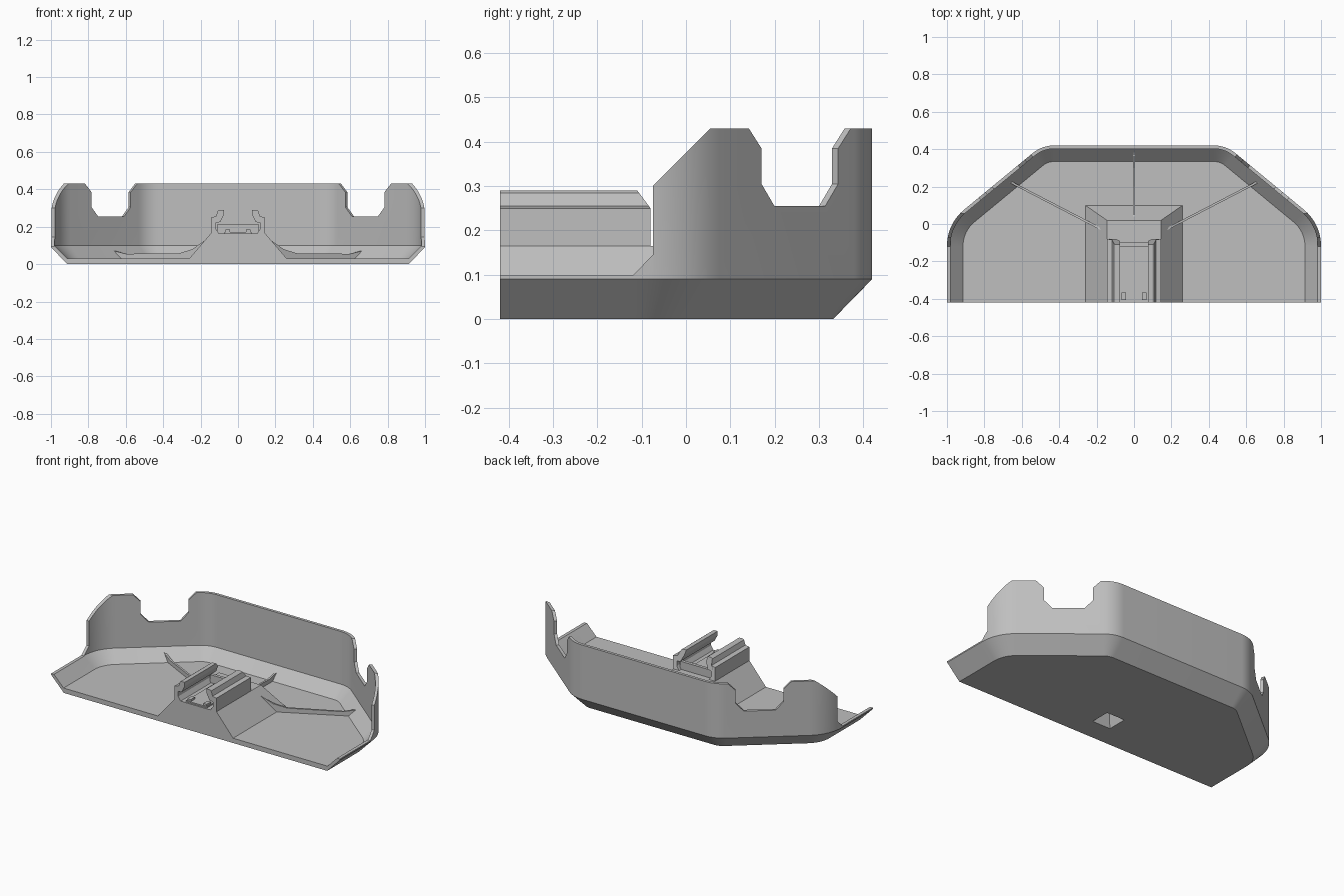
import bpy, bmesh, math

cube = bpy.data.objects.get("Cube")
if cube:
    bpy.data.objects.remove(cube)

grey = bpy.data.materials.new("plain_grey")
grey.use_nodes = True
grey.diffuse_color = (0.52, 0.52, 0.52, 1)
grey.node_tree.nodes["Principled BSDF"].inputs["Base Color"].default_value = grey.diffuse_color

FRONT, BACK = -0.42, 0.42
LEAN = math.radians(50.5)            # direction the diagonal walls face
CA, SA = math.cos(LEAN), math.sin(LEAN)
REACH = 0.637                        # distance of the diagonal from the centre


def finish(name, bm):
    bmesh.ops.recalc_face_normals(bm, faces=bm.faces)
    mesh = bpy.data.meshes.new(name)
    bm.to_mesh(mesh)
    bm.free()
    mesh.materials.append(grey)
    obj = bpy.data.objects.new(name, mesh)
    bpy.context.collection.objects.link(obj)
    return obj


def loft(name, rings, closed=True):
    """Join equal rings of points with quads and cap both ends."""
    bm = bmesh.new()
    rows = [[bm.verts.new(p) for p in ring] for ring in rings]
    n = len(rows[0])
    for low, high in zip(rows, rows[1:]):
        for i in range(n if closed else n - 1):
            j = (i + 1) % n
            bm.faces.new((low[i], low[j], high[j], high[i]))
    bm.faces.new(rows[0])
    bm.faces.new(rows[-1])
    if not closed:                   # flat section across the open front
        bm.faces.new([r[0] for r in rows] + [r[-1] for r in reversed(rows)])
    return finish(name, bm)


def prism(name, profile, place, near, far):
    return loft(name, [[place(a, b, t) for a, b in profile] for t in (near, far)])


def rect(x, y0, y1, z, cx=0):
    return [(cx - x, y0, z), (cx + x, y0, z), (cx + x, y1, z), (cx - x, y1, z)]


def box(name, x, y0, y1, z0, z1, cx=0):
    return loft(name, [rect(x, y0, y1, z0, cx), rect(x, y0, y1, z1, cx)])


def cut(obj, cutter):
    mod = obj.modifiers.new("cut", "BOOLEAN")
    mod.operation = "DIFFERENCE"
    mod.solver = "EXACT"
    mod.object = cutter
    bpy.context.view_layer.objects.active = obj
    bpy.ops.object.modifier_apply(modifier=mod.name)


def outline(d, z):
    """Plan of the tray, inset by d, from one front end round to the other."""
    side_r, back_r, steps = 0.25, 0.18, 10
    side = (1 - side_r, (REACH - side_r - (1 - side_r) * CA) / SA)
    back = ((REACH - back_r - (BACK - back_r) * SA) / CA, BACK - back_r)
    half = [(1 - d, FRONT)]
    for (cx, cy), r, a0, a1 in ((side, side_r, 0, LEAN), (back, back_r, LEAN, math.pi / 2)):
        for i in range(steps + 1):
            a = a0 + (a1 - a0) * i / steps
            half.append((cx + (r - d) * math.cos(a), cy + (r - d) * math.sin(a)))
    pts = half + [(-x, y) for x, y in reversed(half)]
    return [(x, y, z) for x, y in pts]


# Tray shell: chamfered base, upright wall, chamfered inside
tray = loft("tray_shell", [outline(d, z) for d, z in (
    (0.088, 0), (0, 0.09), (0, 0.43), (0.018, 0.43), (0.018, 0.1), (0.086, 0.03))], closed=False)

# Cutters: lowered front sides, diagonal wall notches, pit under the base
cutters = [prism("side_cutter", [(-0.5, 0.098), (-0.12, 0.098), (-0.075, 0.145), (-0.075, 0.3),
                                 (0.125, 0.5), (-0.5, 0.5)],
                 lambda a, b, t: (t, a, b), -1.2, 1.2)]
half = [(0.09, 0.255), (0.136, 0.305), (0.136, 0.385), (0.25, 0.5)]
notch = half + [(-s, z) for s, z in reversed(half)]
for m in (-1, 1):
    cutters.append(prism("notch_cutter", notch,
                         lambda s, z, t, m=m: (m * (0.69 - s * SA + t * CA), 0.257 + s * CA + t * SA, z),
                         -0.1, 0.1))
pit = loft("pit_cutter", [rect(0.065, -0.285, -0.155, -0.01), rect(0.04, -0.26, -0.18, 0.08)])
cutters.append(pit)
for c in cutters:
    cut(tray, c)

# Central mount with sloping sides and back
mount = loft("mount_block", [rect(0.26, FRONT, 0.1, 0.03), rect(0.145, FRONT, 0.02, 0.165)])
cut(mount, pit)
for c in cutters:
    bpy.data.objects.remove(c)

# Two undercut rails on the mount, chamfered at the rear
rail = [(0.145, 0.16), (0.145, 0.25), (0.118, 0.255), (0.108, 0.285), (0.1, 0.29), (0.075, 0.29),
        (0.075, 0.265), (0.095, 0.225), (0.12, 0.22), (0.12, 0.19), (0.1, 0.16)]
for m, label in ((1, "left"), (-1, "right")):
    prism(label + "_rail", rail,
          lambda x, z, t, m=m: (m * x, t - (max(0, z - 0.25) * 0.75 if t > FRONT else 0), z),
          FRONT, -0.08)
    box(label + "_clip", 0.012, -0.405, -0.365, 0.165, 0.185, cx=m * 0.055)
box("channel_panel", 0.072, -0.41, -0.13, 0.16, 0.173)
box("channel_stop", 0.11, -0.12, -0.1, 0.16, 0.215)


# Thin ribs sweeping from the mount to the wall
def rib(name, start, direction, length):
    top = [(0, 0.13), (0.08, 0.08), (0.16, 0.058), (length - 0.12, 0.055),
           (length - 0.05, 0.07), (length - 0.012, 0.1)]
    under = [(length - 0.012, 0.09), (length - 0.09, 0.02), (0, 0.02)]
    (x, y), (dx, dy) = start, direction
    prism(name, top + under,
          lambda s, z, t: (x + dx * s - dy * t, y + dy * s + dx * t, z), -0.006, 0.006)


rib("left_rib", (0.17, -0.03), (0.887, 0.46), 0.6)
rib("right_rib", (-0.17, -0.03), (-0.887, 0.46), 0.6)
rib("back_rib", (0, 0.04), (0, 1), 0.38)

# Smooth the rounded wall corners, keep the other edges sharp
bpy.ops.object.select_all(action="DESELECT")
tray.select_set(True)
bpy.context.view_layer.objects.active = tray
bpy.ops.object.shade_smooth_by_angle(angle=math.radians(30))
